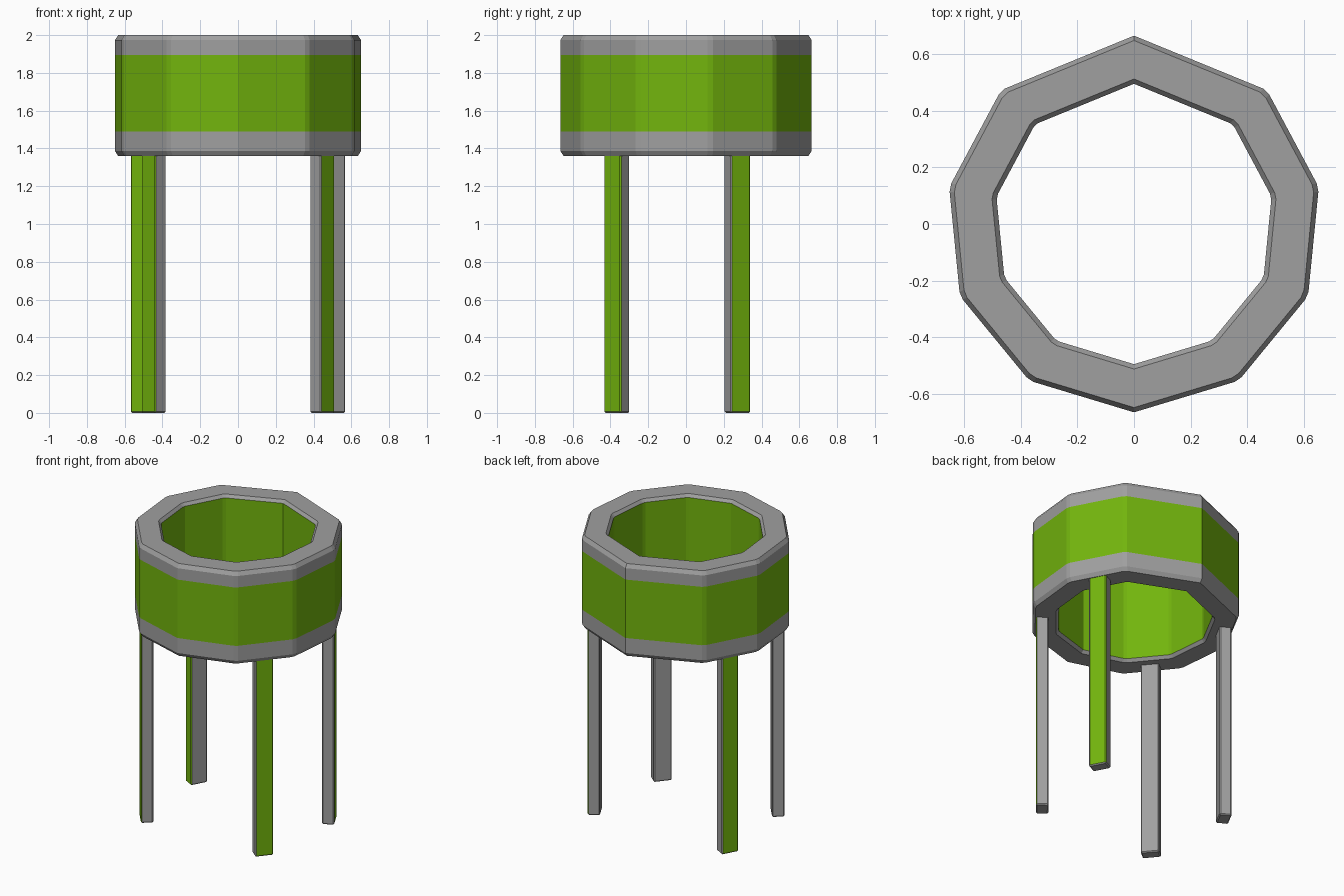
import bpy, bmesh, math
from mathutils import Matrix

if "Cube" in bpy.data.objects:
    bpy.data.objects.remove(bpy.data.objects["Cube"])

green = bpy.data.materials.new("green")
green.diffuse_color = (0.17, 0.46, 0.004, 1)
green.use_nodes = True
green.node_tree.nodes["Principled BSDF"].inputs["Base Color"].default_value = green.diffuse_color
grey = bpy.data.materials.new("grey")
grey.diffuse_color = (0.35, 0.35, 0.35, 1)
grey.use_nodes = True
grey.node_tree.nodes["Principled BSDF"].inputs["Base Color"].default_value = grey.diffuse_color


def finish(bm, name):
    bmesh.ops.recalc_face_normals(bm, faces=bm.faces)
    mesh = bpy.data.meshes.new(name)
    bm.to_mesh(mesh)
    bm.free()
    mesh.materials.append(grey)
    mesh.materials.append(green)
    ob = bpy.data.objects.new(name, mesh)
    bpy.context.collection.objects.link(ob)
    return ob


# Ten-sided outline: wide faces at the back, corners off the axis slightly cut
outline = []
for a in [90] + [45 - 33.75 * i for i in range(4)] + [-90] + \
        [180 - 45 + 33.75 * i for i in range(3, -1, -1)]:
    if abs(a) == 90:
        outline.append((math.radians(a), 1.0))
    else:
        outline += [(math.radians(a + d), 0.994) for d in (1.3, -1.3)]

# Ring tank: radius, height and whether the strip up to the next point is green
profile = [(0.648, 1.36, 0), (0.665, 1.386, 0), (0.665, 1.49, 1), (0.665, 1.895, 0),
           (0.665, 1.974, 0), (0.648, 2.0, 0), (0.512, 2.0, 0), (0.495, 1.98, 1),
           (0.495, 1.38, 0), (0.512, 1.36, 0)]
bm = bmesh.new()
rings = [[bm.verts.new((r * k * math.cos(a), r * k * math.sin(a), z)) for a, k in outline]
         for r, z, _ in profile]
n = len(outline)
for i, (_, _, colour) in enumerate(profile):
    lo, hi = rings[i], rings[(i + 1) % len(rings)]
    for j in range(n):
        k = (j + 1) % n
        bm.faces.new((lo[j], lo[k], hi[k], hi[j])).material_index = colour
finish(bm, "ring_body")


# Legs: square posts under the ring faces, green on the outward side
def leg(name, angle, green_front=False):
    bm = bmesh.new()
    bmesh.ops.create_cube(bm, size=1)
    for v in bm.verts:
        v.co = (v.co.x * 0.078 + 0.577, v.co.y * 0.117, (v.co.z + 0.5) * 1.37)
    bm.normal_update()
    painted = [f for f in bm.faces
               if f.normal.x > 0.9 or (green_front and f.normal.y > 0.9)]
    for f in painted:
        f.material_index = 1
    bmesh.ops.bevel(bm, geom=bm.edges[:], offset=0.007, segments=1, affect='EDGES', material=-1)
    bmesh.ops.transform(bm, matrix=Matrix.Rotation(math.radians(angle), 4, 'Z'), verts=bm.verts)
    finish(bm, name)


leg("front_right_leg", -39.4)
leg("front_left_leg", 180 + 39.4)
leg("back_right_leg", 28.1)
leg("back_left_leg", 180 - 28.1, True)
